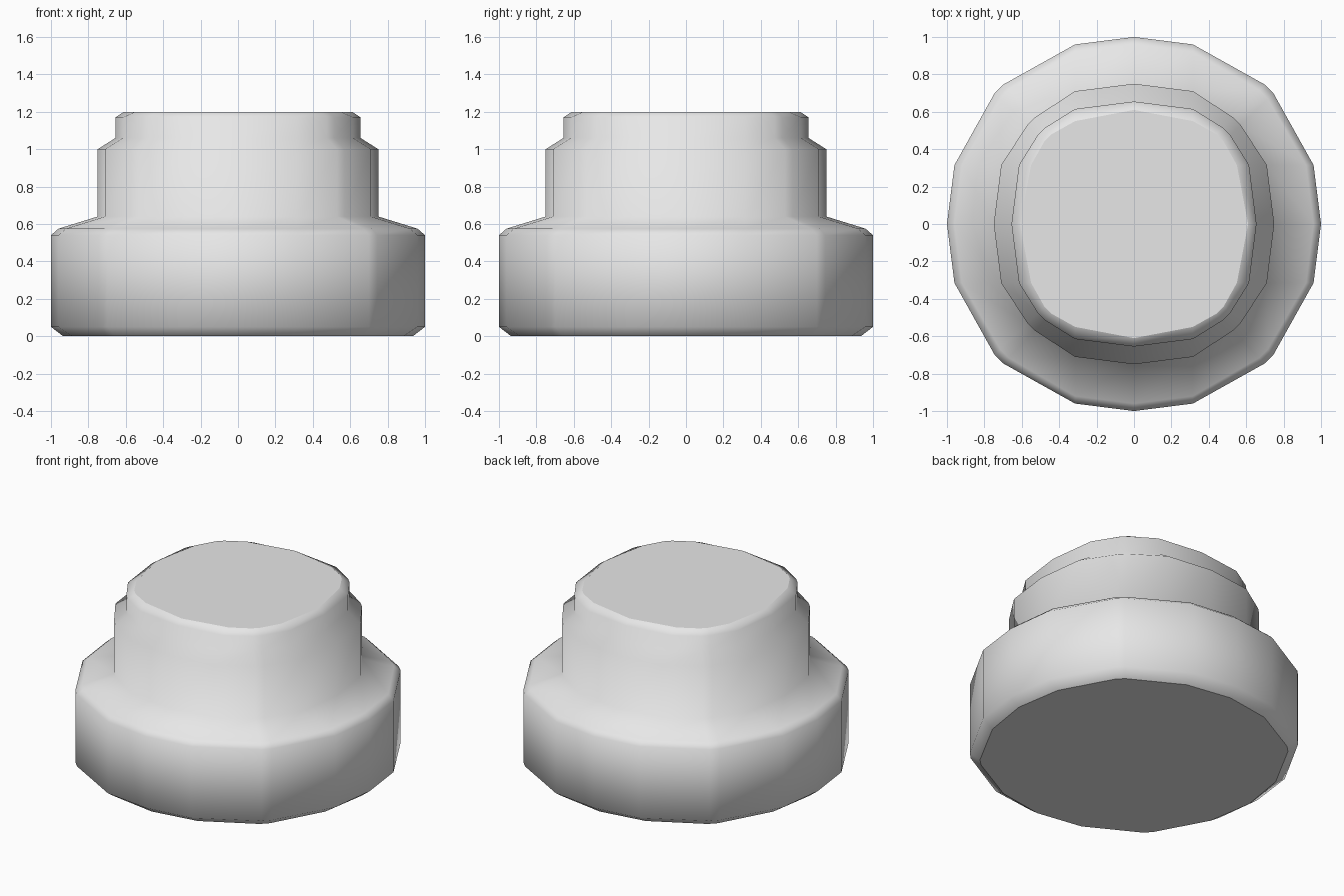
import bpy
import bmesh

cube = bpy.data.objects.get("Cube")
if cube:
    bpy.data.objects.remove(cube, do_unlink=True)

grey = bpy.data.materials.new("plain_grey")
grey.use_nodes = True
grey.diffuse_color = (0.8, 0.8, 0.8, 1)
grey.node_tree.nodes["Principled BSDF"].inputs["Base Color"].default_value = (0.8, 0.8, 0.8, 1)

# Each level: half width, height, inset of the side points, corner point
LEVELS = [
    (0.935, 0.0, 0.05, (0.70, 0.655)),
    (1.0, 0.05, 0.04, (0.745, 0.70)),
    (1.0, 0.54, 0.04, (0.745, 0.70)),
    (0.96, 0.575, 0.04, (0.715, 0.67)),
    (0.75, 0.64, 0.04, (0.57, 0.53)),
    (0.75, 1.0, 0.04, (0.57, 0.53)),
    (0.655, 1.06, 0.04, (0.515, 0.475)),
    (0.655, 1.17, 0.04, (0.515, 0.475)),
    (0.61, 1.2, 0.06, (0.48, 0.44)),
]


def outline(half, inset, corner):
    """Soft square with bowed sides: one quarter turned four times."""
    side = (half - inset, 0.315)
    quarter = [(half, 0), side, corner, corner[::-1], side[::-1]]
    points = []
    for _ in range(4):
        points += quarter
        quarter = [(-y, x) for x, y in quarter]
    return points


# Stepped body lofted through the levels
bm = bmesh.new()
rings = [[bm.verts.new((x, y, z)) for x, y in outline(half, inset, corner)]
         for half, z, inset, corner in LEVELS]
for low, high in zip(rings, rings[1:]):
    for i in range(len(low)):
        j = (i + 1) % len(low)
        bm.faces.new((low[i], low[j], high[j], high[i])).smooth = True

# Flat top and bottom caps
bm.faces.new(rings[-1])
bm.faces.new(rings[0][::-1])
for cap in (bm.faces.new, ):
    bm.normal_update()
for edge in bm.edges:
    if any(not face.smooth for face in edge.link_faces):
        edge.smooth = False

mesh = bpy.data.meshes.new("stepped_knob")
bm.to_mesh(mesh)
bm.free()
mesh.materials.append(grey)
knob = bpy.data.objects.new("stepped_knob", mesh)
bpy.context.collection.objects.link(knob)
